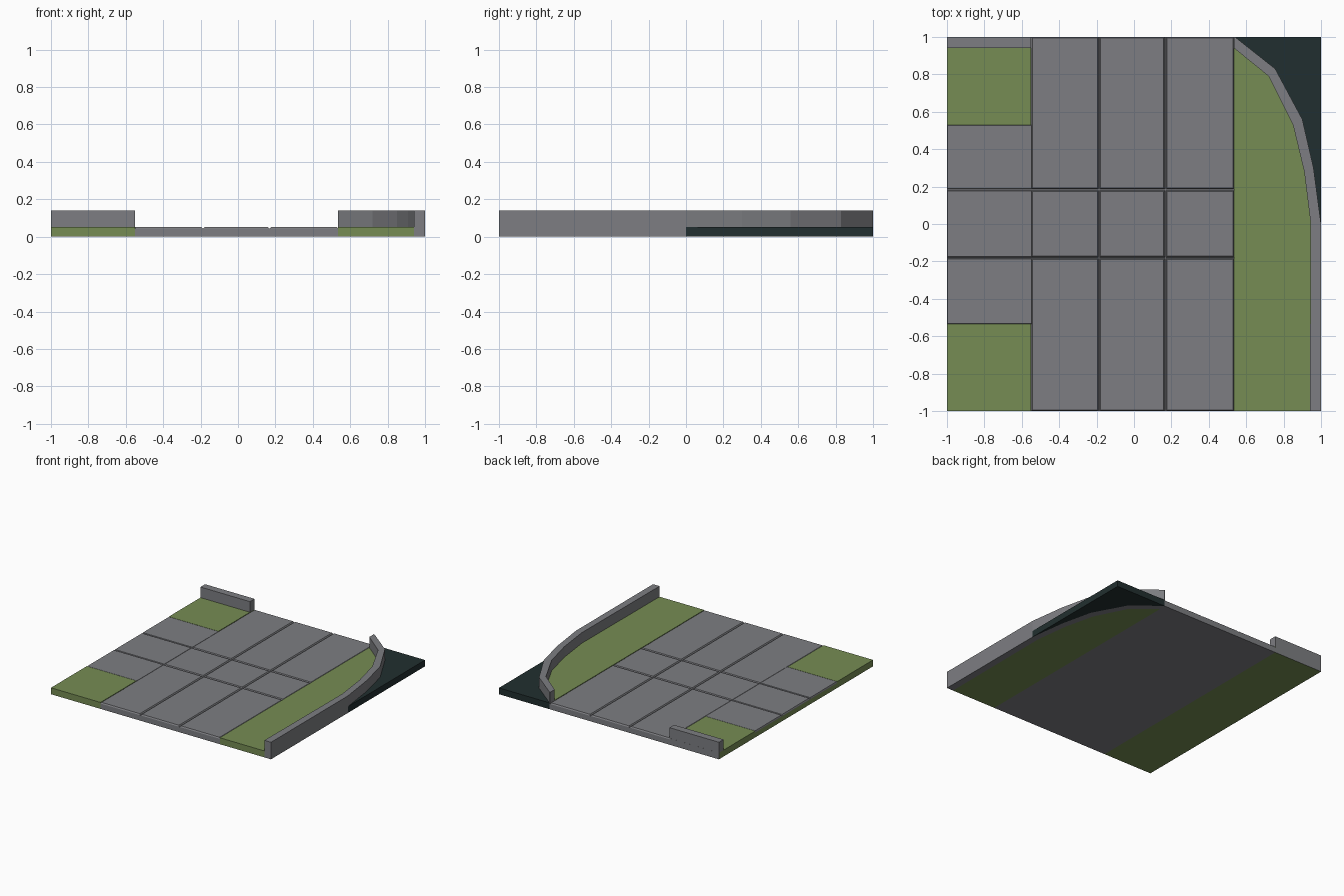
import bpy, bmesh

if "Cube" in bpy.data.objects:
    bpy.data.objects.remove(bpy.data.objects["Cube"])


def material(name, rgb):
    m = bpy.data.materials.new(name)
    m.diffuse_color = (*rgb, 1)
    m.use_nodes = True
    m.node_tree.nodes["Principled BSDF"].inputs["Base Color"].default_value = m.diffuse_color
    return m


STONE = material("grey stone", (0.205, 0.208, 0.223))
GRASS = material("olive grass", (0.180, 0.265, 0.087))
WATER = material("dark water", (0.0155, 0.028, 0.029))

TOP = 0.053      # walking surface
BED = 0.044      # floor of the paving joints
WALL = 0.14
ROAD_L, ROAD_R = -0.55, 0.535


def prism(name, outline, z0, z1, mat, chamfer=0):
    """Extrude a flat outline from z0 to z1, optionally sloping the top rim."""
    bm = bmesh.new()
    face = bm.faces.new([bm.verts.new((x, y, z0)) for x, y in outline])
    ext = bmesh.ops.extrude_face_region(bm, geom=[face])
    top = [g for g in ext["geom"] if isinstance(g, bmesh.types.BMVert)]
    cx = sum(v.co.x for v in top) / len(top)
    cy = sum(v.co.y for v in top) / len(top)
    for v in top:
        v.co.z = z1
        if chamfer:
            v.co.x += chamfer if v.co.x < cx else -chamfer
            v.co.y += chamfer if v.co.y < cy else -chamfer
    bmesh.ops.recalc_face_normals(bm, faces=bm.faces)
    me = bpy.data.meshes.new(name)
    bm.to_mesh(me)
    bm.free()
    me.materials.append(mat)
    ob = bpy.data.objects.new(name, me)
    bpy.context.collection.objects.link(ob)
    return ob


def slab(name, x0, x1, y0, y1, z0, z1, mat, chamfer=0):
    return prism(name, [(x0, y0), (x1, y0), (x1, y1), (x0, y1)], z0, z1, mat, chamfer)


# Road bed and the grass ground under the side road
slab("road_bed", ROAD_L, ROAD_R, -1, 1, 0, BED, STONE)
slab("left_ground", -1, ROAD_L, -1, 1, 0, BED - 0.004, GRASS)
slab("side_road_bed", -1, ROAD_L, -0.535, 0.53, BED - 0.004, BED, STONE)

# Paving slabs separated by narrow sloped joints
xs = [ROAD_L, -0.187, 0.168, ROAD_R]
ys = [-1, -0.181, 0.183, 1]
J = 0.003
for i in range(3):
    for j in range(3):
        x0 = xs[i] + (J if i else 0)
        x1 = xs[i + 1] - (J if i < 2 else 0)
        y0 = ys[j] + (J if j else 0)
        y1 = ys[j + 1] - (J if j < 2 else 0)
        slab(f"paving_{i}_{j}", x0, x1, y0, y1, BED, TOP, STONE, 0.006)

# Side road paving
side = [-0.535, -0.181, 0.183, 0.53]
for j in range(3):
    y0 = side[j] + (J if j else 0)
    y1 = side[j + 1] - (J if j < 2 else 0)
    slab(f"side_paving_{j}", -1, ROAD_L + 0.006, y0, y1, BED, TOP, STONE, 0.004 if j == 1 else 0.003)

# Left grass corners
slab("front_lawn", -1, ROAD_L, -1, -0.535, BED - 0.004, TOP, GRASS)
slab("back_lawn", -1, ROAD_L, 0.53, 1, BED - 0.004, TOP, GRASS)

# Right lawn, bounded by the curved wall
outer = [(1, -1), (1, 0), (0.96, 0.3), (0.9, 0.56), (0.755, 0.83), (0.54, 1)]
inner = [(0.94, -1), (0.945, 0), (0.91, 0.28), (0.85, 0.53), (0.72, 0.79), (ROAD_R, 0.94)]
prism("right_lawn", [(ROAD_R, -1)] + inner, 0, TOP, GRASS)

# Walls
prism("curved_wall", outer + [(ROAD_R, 1)] + inner[::-1], 0, WALL, STONE)
slab("back_wall", -1, ROAD_L, 0.94, 1, TOP, WALL, STONE)
slab("back_wall_foot", -1, ROAD_L, 0.995, 1.0005, 0, TOP, STONE)

# Water outside the curved wall
prism("water", outer[1:] + [(1, 1)], 0, TOP - 0.001, WATER)
